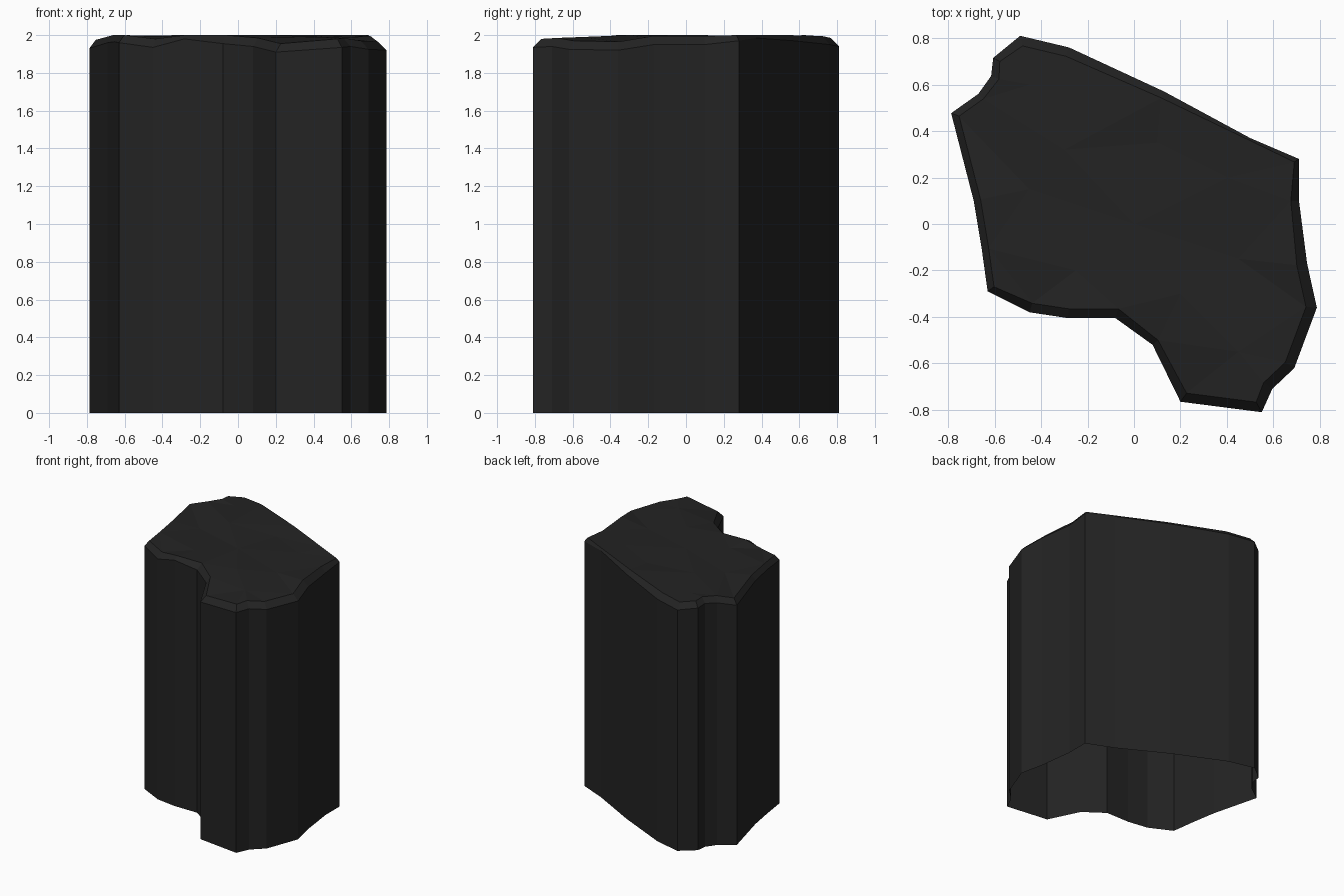
import bpy, bmesh
from mathutils import Vector
from mathutils.geometry import delaunay_2d_cdt

if "Cube" in bpy.data.objects:
    bpy.data.objects.remove(bpy.data.objects["Cube"])

# Rock column outline, clockwise from above: x, y, rim height, chamfer width
OUTLINE = [
    (-.49, .81, 1.94, .04), (-.28, .76, 1.95, .04), (.13, .57, 1.97, .03),
    (.50, .37, 1.985, .01), (.71, .28, 1.97, .02), (.71, .10, 1.95, .035),
    (.745, -.17, 1.95, .045), (.787, -.36, 1.92, .045), (.69, -.62, 1.925, .045),
    (.595, -.71, 1.94, .045), (.55, -.81, 1.935, .04), (.20, -.765, 1.91, .04),
    (.08, -.52, 1.94, .03), (-.08, -.405, 1.955, .04), (-.284, -.405, 1.98, .04),
    (-.45, -.38, 1.935, .04), (-.63, -.29, 1.96, .03), (-.655, -.11, 1.965, .03),
    (-.69, .10, 1.96, .03), (-.787, .477, 1.93, .03), (-.67, .56, 1.95, .03),
    (-.615, .637, 1.96, .035), (-.606, .715, 1.95, .03)]
# Gentle bumps inside the top: x, y, z
BUMPS = [(-.45, .60, 1.99), (-.45, .15, 1.98), (-.30, .32, 2.0), (-.25, -.20, 1.99),
         (.10, .35, 1.985), (.0, .0, 1.995), (.40, .20, 1.99), (.45, -.15, 1.98),
         (.20, -.30, 2.0), (.45, -.55, 1.99)]
N = len(OUTLINE)


def inset(i):
    """Mitred inward offset of outline point i."""
    p, a, b = (Vector(OUTLINE[j % N][:2]) for j in (i, i - 1, i + 1))
    d1, d2 = (p - a).normalized(), (b - p).normalized()
    n1, n2 = Vector((d1.y, -d1.x)), Vector((d2.y, -d2.x))
    return p + (n1 + n2) * (OUTLINE[i][3] / (1 + n1.dot(n2)))


bm = bmesh.new()
bottom = [bm.verts.new((x, y, 0)) for x, y, z, w in OUTLINE]
rim = [bm.verts.new((x, y, z)) for x, y, z, w in OUTLINE]
inner_co = [(*inset(i), min(2.0, OUTLINE[i][2] + .045)) for i in range(N)]
inner = [bm.verts.new(c) for c in inner_co]

# Walls and chamfered rim (the bottom stays open)
for lo, hi in ((bottom, rim), (rim, inner)):
    for i in range(N):
        j = (i + 1) % N
        bm.faces.new((lo[j], lo[i], hi[i], hi[j]))

# Uneven top
points = inner_co + BUMPS
sources = inner + [bm.verts.new(c) for c in BUMPS]
res = delaunay_2d_cdt([Vector(c[:2]) for c in points], [],
                      [list(range(N))[::-1]], 1, 1e-5)
for face in res[2]:
    bm.faces.new([sources[res[3][v][0]] for v in face])
bm.normal_update()

mesh = bpy.data.meshes.new("rock_column")
bm.to_mesh(mesh)
bm.free()
rock = bpy.data.objects.new("rock_column", mesh)
bpy.context.collection.objects.link(rock)

mat = bpy.data.materials.new("charcoal rock")
mat.diffuse_color = (.017, .017, .017, 1)
mat.use_nodes = True
mat.node_tree.nodes["Principled BSDF"].inputs["Base Color"].default_value = mat.diffuse_color
mesh.materials.append(mat)
